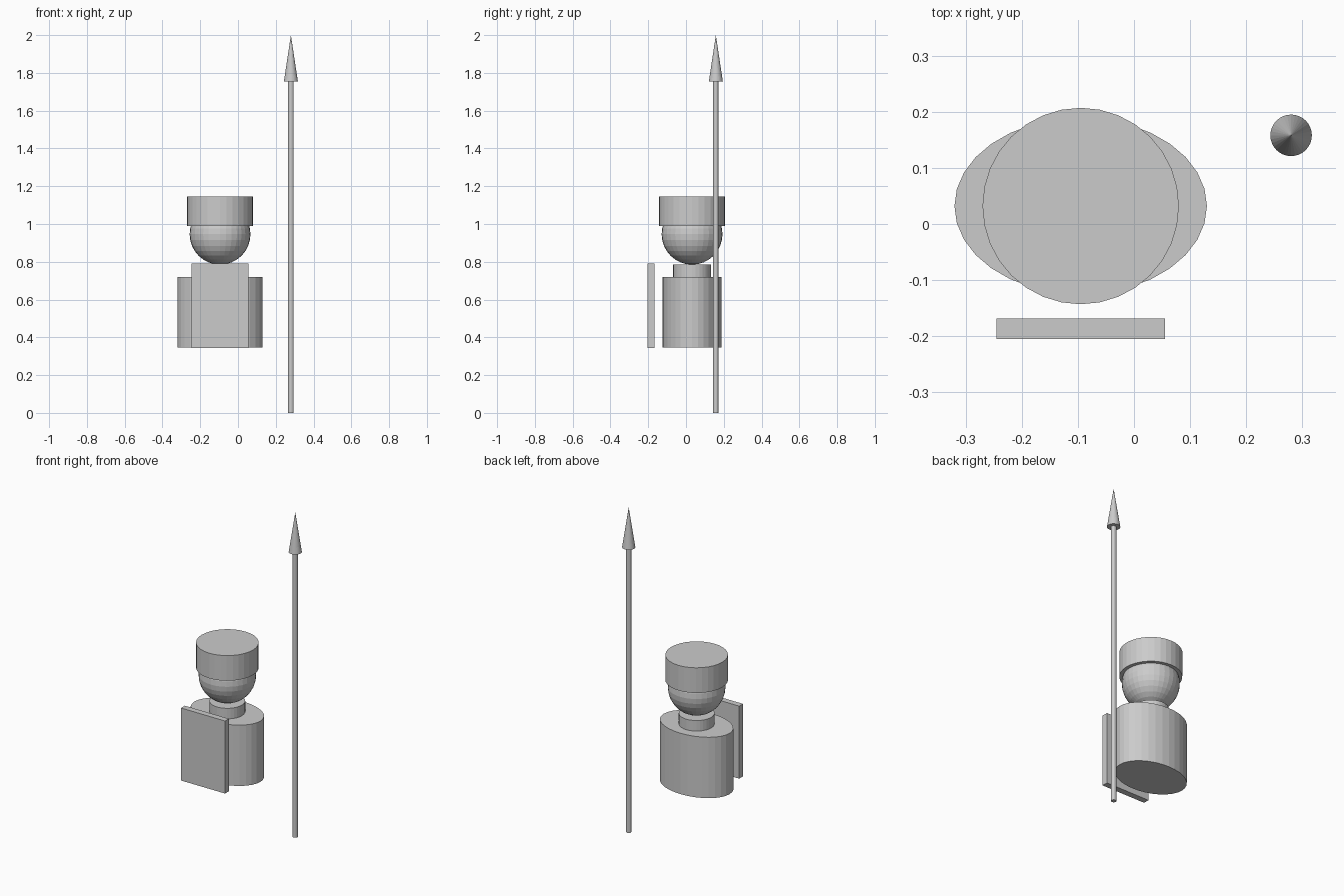
import bpy

if "Cube" in bpy.data.objects:
    bpy.data.objects.remove(bpy.data.objects["Cube"])

CX, CY = -0.095, 0.032    # figure axis
SX, SY = 0.28, 0.158      # spear axis


def cone(name, x, y, z0, z1, r0, r1, sides=32, sy=1.0):
    bpy.ops.mesh.primitive_cone_add(vertices=sides, radius1=r0, radius2=r1,
                                    depth=z1 - z0, location=(x, y, (z0 + z1) / 2))
    ob = bpy.context.object
    ob.name = name
    ob.scale.y = sy
    return ob


# Figure: oval torso, neck, round head, flat-topped hat
cone("torso", CX, CY, 0.345, 0.72, 0.225, 0.225, sy=0.157 / 0.225)
cone("neck", CX, CY, 0.72, 0.785, 0.1, 0.1)
bpy.ops.mesh.primitive_uv_sphere_add(segments=32, ring_count=16, radius=0.161,
                                     location=(CX, CY, 0.946))
bpy.context.object.name = "head"
cone("hat", CX, CY, 0.99, 1.145, 0.175, 0.175)

# Shield slab in front
bpy.ops.mesh.primitive_cube_add(size=1, location=(CX, -0.1865, 0.5675))
shield = bpy.context.object
shield.name = "shield"
shield.scale = (0.3, 0.037, 0.447)

# Spear
cone("spear_shaft", SX, SY, 0.0, 1.755, 0.0148, 0.0148, 12)
cone("spear_head", SX, SY, 1.755, 2.0, 0.037, 0.0, 32)
